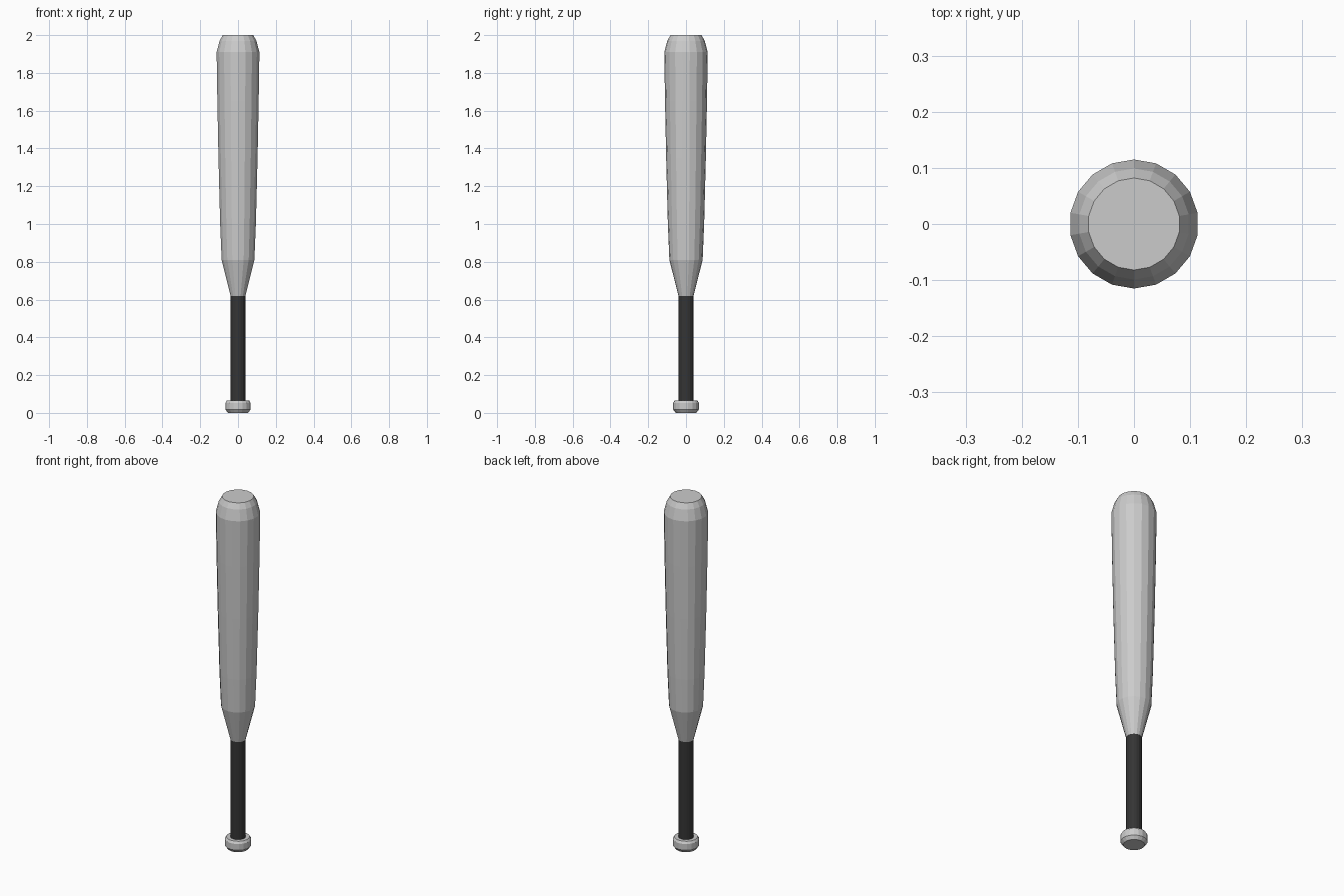
import bpy, bmesh, math

if "Cube" in bpy.data.objects:
    bpy.data.objects.remove(bpy.data.objects["Cube"])

SIDES = 18


def lathe(name, profile, color=None):
    """Closed, flat-shaded solid of revolution from (radius, z) points."""
    bm = bmesh.new()
    rings = []
    for r, z in profile:
        angles = [math.pi / 2 + i * math.tau / SIDES for i in range(SIDES)]
        rings.append([bm.verts.new((r * math.cos(a), r * math.sin(a), z)) for a in angles])
    for low, high in zip(rings, rings[1:]):
        for i in range(SIDES):
            j = (i + 1) % SIDES
            bm.faces.new((low[i], low[j], high[j], high[i]))
    bm.faces.new(rings[0][::-1])
    bm.faces.new(rings[-1])
    mesh = bpy.data.meshes.new(name)
    bm.to_mesh(mesh)
    bm.free()
    obj = bpy.data.objects.new(name, mesh)
    bpy.context.collection.objects.link(obj)
    if color:
        mat = bpy.data.materials.new(name + "_material")
        mat.diffuse_color = color
        mat.use_nodes = True
        mat.node_tree.nodes["Principled BSDF"].inputs["Base Color"].default_value = mat.diffuse_color
        mesh.materials.append(mat)
    return obj


# Rounded end knob
lathe("knob", [(0.054, 0.0), (0.068, 0.018), (0.068, 0.053), (0.06, 0.065)])

# Dark handle grip
lathe("grip", [(0.04, 0.065), (0.04, 0.62)], (0.035, 0.035, 0.035, 1))

# Tapered barrel with a rounded, flat-topped tip
lathe("barrel", [(0.04, 0.62), (0.088, 0.81), (0.096, 1.0), (0.105, 1.35),
                 (0.111, 1.65), (0.115, 1.91), (0.099, 1.97), (0.082, 2.0)])
